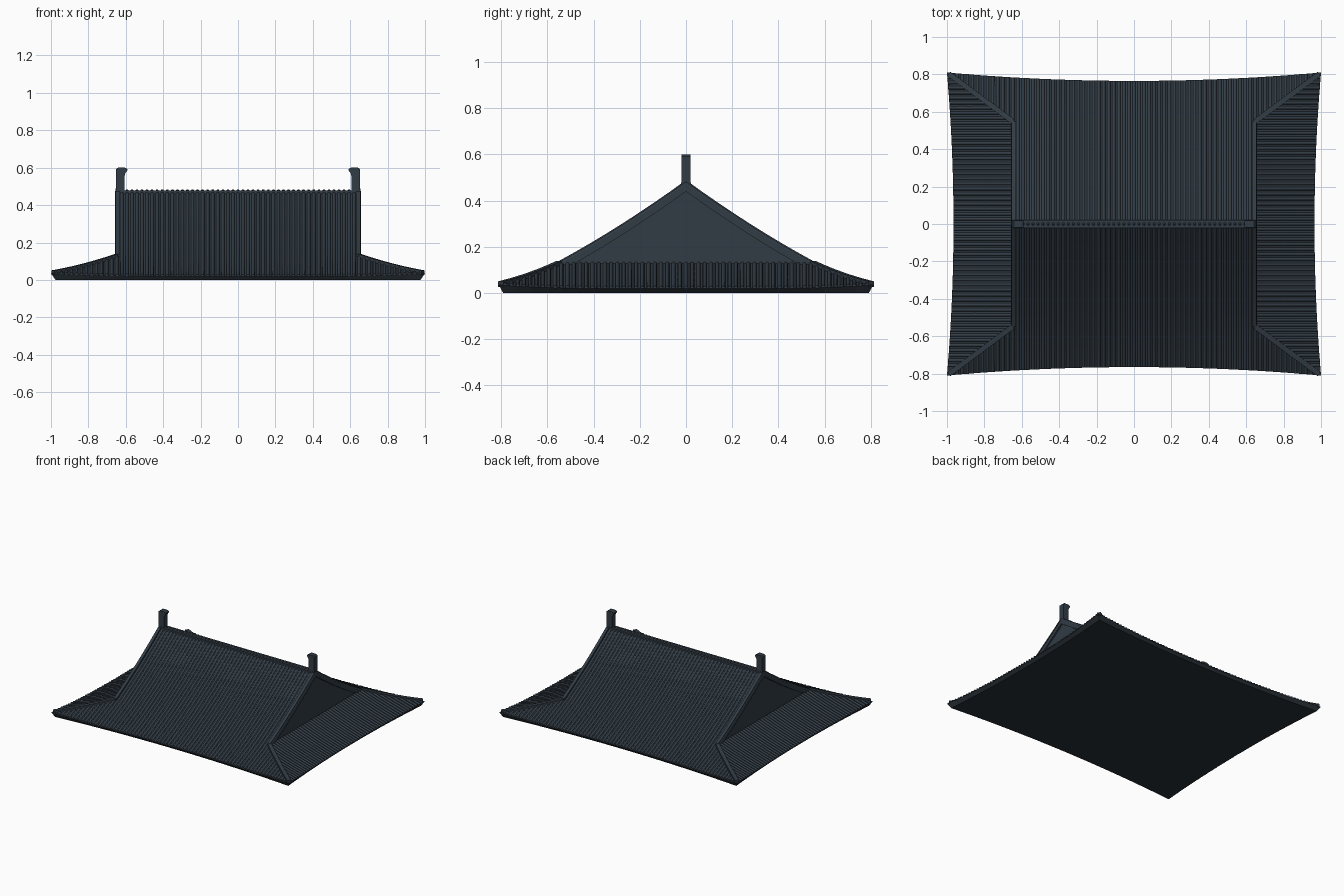
import bpy, bmesh, math
from mathutils import Vector

if "Cube" in bpy.data.objects:
    bpy.data.objects.remove(bpy.data.objects["Cube"])

# One slate colour for tiles, a slightly darker one for eaves and underside
def material(name, rgb):
    m = bpy.data.materials.new(name)
    m.diffuse_color = (*rgb, 1)
    m.use_nodes = True
    m.node_tree.nodes["Principled BSDF"].inputs["Base Color"].default_value = m.diffuse_color
    return m

SLATE = material("slate", (0.032, 0.045, 0.059))
DARK = material("dark_slate", (0.022, 0.030, 0.038))

GX, GY = 0.65, 0.55        # gable half width and depth where hips begin
CX, CY = 1.0, 0.81         # eave corner
PITCH = 0.027              # spacing of the tile rolls


def lower_z(s, h):
    return 0.125 - 0.12 * h + 0.015 * h * h + 0.015 * s ** 4 * max(h, 0) ** 2


def front(s, a):
    """Main slope: a from -1 (ridge) over 0 (gable foot) to 1 (eave)."""
    if a < 0:
        t = 1 + a
        return Vector((s * GX, GY * t, 0.475 - 0.35 * t - 0.05 * t * (1 - t)))
    return Vector((s * (GX + (CX - GX) * a), GY + (0.215 + 0.045 * s * s) * a, lower_z(s, a)))


def side(s, h):
    """Hip slope: h from 0 (gable foot) to 1 (eave)."""
    return Vector((GX + (0.315 + 0.035 * s * s) * h, s * (GY + (CY - GY) * h), lower_z(s, h)))


def finish(name, bm, mat, mirror="", smooth=False):
    me = bpy.data.meshes.new(name)
    bm.to_mesh(me)
    bm.free()
    me.materials.append(mat)
    ob = bpy.data.objects.new(name, me)
    bpy.context.collection.objects.link(ob)
    if mirror:
        mod = ob.modifiers.new("Mirror", "MIRROR")
        mod.use_axis = ("x" in mirror, "y" in mirror, False)
        mod.use_mirror_merge = False
    if smooth:
        bpy.ops.object.select_all(action="DESELECT")
        ob.select_set(True)
        bpy.context.view_layer.objects.active = ob
        bpy.ops.object.shade_smooth_by_angle(angle=math.radians(50))
    return ob


def skin(name, fn, rows, mirror, n=24):
    bm = bmesh.new()
    grid = [[bm.verts.new(fn(-1 + 2 * i / n, a)) for i in range(n + 1)] for a in rows]
    for r0, r1 in zip(grid, grid[1:]):
        for i in range(n):
            f = bm.faces.new((r0[i], r0[i + 1], r1[i + 1], r1[i]))
            f.normal_update()
            if f.normal.z < 0:
                f.normal_flip()
    return finish(name, bm, SLATE, mirror, True)


def sweep(bm, path, lateral, profile):
    """Closed solid following path; profile is (sideways, upward) offsets."""
    rings = [[bm.verts.new(p + lateral * a + Vector((0, 0, b))) for a, b in profile] for p in path]
    k = len(profile)
    faces = [bm.faces.new(rings[0]), bm.faces.new(rings[-1])]
    for r0, r1 in zip(rings, rings[1:]):
        for i in range(k):
            j = (i + 1) % k
            faces.append(bm.faces.new((r0[i], r0[j], r1[j], r1[i])))
    bmesh.ops.recalc_face_normals(bm, faces=faces)


def bar(half, low, high):
    return [(-half, low), (half, low), (half, high), (-half, high)]


def steps(a, b, n):
    return [a + (b - a) * i / n for i in range(n + 1)]


X, Y = Vector((1, 0, 0)), Vector((0, 1, 0))

# Curved roof surfaces
skin("main_slope", front, steps(-1, 0, 8) + steps(0, 1, 5)[1:], "y")
skin("hip_slope", side, [-0.1] + steps(0, 1, 5), "x")

# Rows of half-round tile rolls
ROLL = [(0.009 * math.cos(math.pi * i / 5), 0.011 * math.sin(math.pi * i / 5) - 0.001) for i in range(6)]
bm = bmesh.new()
for k in range(-36, 37):
    x = k * PITCH
    h0 = max(0, (abs(x) - GX) / (CX - GX))
    if h0 > 0.95:
        continue
    path = [front(x / GX, a) for a in steps(-1, 0, 8)[:-1]] if h0 == 0 else []
    path += [front(x / (GX + (CX - GX) * h), h) for h in steps(h0, 1, 4)]
    sweep(bm, path, X, ROLL)
finish("main_tile_rolls", bm, SLATE, "y", True)

bm = bmesh.new()
for k in range(-29, 30):
    y = k * PITCH
    h0 = max(0, (abs(y) - GY) / (CY - GY))
    if h0 < 0.95:
        sweep(bm, [side(y / (GY + (CY - GY) * h), h) for h in steps(h0, 1, 4)], Y, ROLL)
finish("hip_tile_rolls", bm, SLATE, "x", True)

# Raised bars along the four hips
bm = bmesh.new()
across = Vector((CY - GY, GX - CX, 0)).normalized()
sweep(bm, [front(1, h) for h in steps(0, 0.97, 6)], across, bar(0.014, -0.01, 0.014))
finish("hip_bar", bm, SLATE, "xy")

# Sloping trim along the gable edges
bm = bmesh.new()
sweep(bm, [front(0.643 / GX, a) for a in steps(-1, 0, 8)], X, bar(0.011, -0.035, 0.014))
finish("gable_trim", bm, SLATE, "xy")

# Recessed triangular gable walls
bm = bmesh.new()
edge = [front(1, a) for a in steps(-1, 0, 8)]
outline = [(-p.y, p.z - 0.01) for p in reversed(edge)] + [(p.y, p.z - 0.01) for p in edge[1:]]
bm.faces.new([bm.verts.new((0.642, y, z)) for y, z in outline])
for f in bm.faces:
    f.normal_update()
    if f.normal.x < 0:
        f.normal_flip()
finish("gable_wall", bm, SLATE, "x")

# Ridge beam
bm = bmesh.new()
sweep(bm, [Vector((-GX, 0, 0)), Vector((GX, 0, 0))], Y, bar(0.022, 0.44, 0.479))
finish("ridge_beam", bm, SLATE)

# Upright ridge ends with an inward hook
bm = bmesh.new()
hook = [(0.652, 0.45), (0.652, 0.592), (0.642, 0.6), (0.605, 0.6), (0.592, 0.594),
        (0.592, 0.584), (0.602, 0.572), (0.606, 0.555), (0.606, 0.45)]
sweep(bm, [Vector((0, -0.02, 0)), Vector((0, 0.02, 0))], X, hook)
finish("ridge_end", bm, SLATE, "x")

# Eave fascia sloping inward to a flat underside
n = 24
loop = [(front, s, 1, 1) for s in steps(-1, 1, n)[:-1]]
loop += [(side, -s, 1, 1) for s in steps(-1, 1, n)[:-1]]
loop += [(front, -s, 1, -1) for s in steps(-1, 1, n)[:-1]]
loop += [(side, s, -1, 1) for s in steps(-1, 1, n)[:-1]]
bm = bmesh.new()


def ring(h, flat):
    out = []
    for fn, s, fx, fy in loop:
        p = fn(s, h)
        out.append(bm.verts.new((p.x * fx, p.y * fy, 0 if flat else p.z)))
    return out


top, low = ring(1, False), ring(0.93, True)
for i in range(len(loop)):
    j = (i + 1) % len(loop)
    f = bm.faces.new((top[i], top[j], low[j], low[i]))
    f.normal_update()
    c = f.calc_center_median()
    if f.normal.x * c.x + f.normal.y * c.y < 0:
        f.normal_flip()
base = bm.faces.new(low)
base.normal_update()
if base.normal.z > 0:
    base.normal_flip()
finish("eave_and_underside", bm, DARK)
